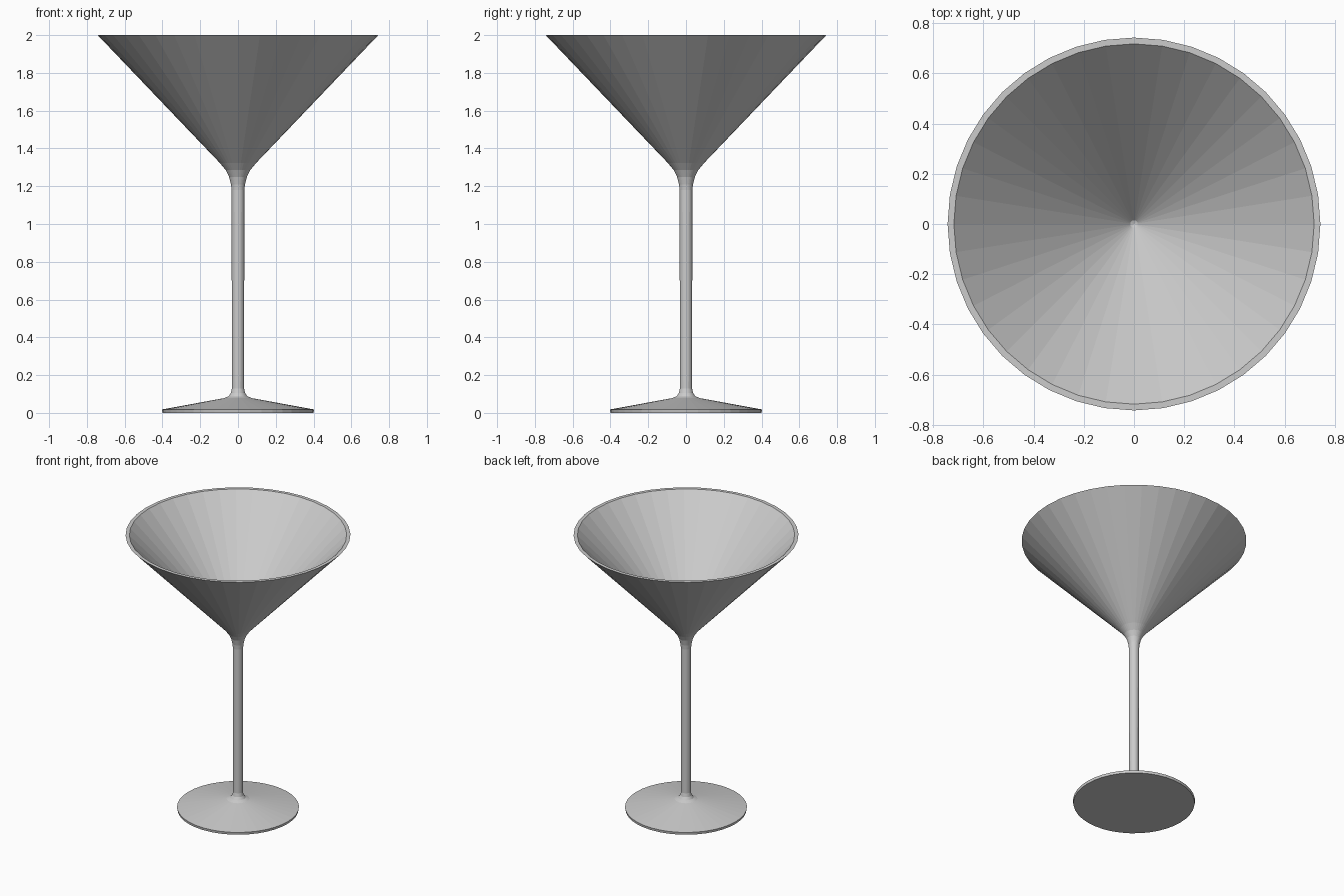
import bpy
import bmesh
from math import cos, sin, tau

cube = bpy.data.objects.get("Cube")
if cube:
    bpy.data.objects.remove(cube, do_unlink=True)

SIDES = 40
COLOUR = (0.6, 0.6, 0.6, 1.0)

grey = bpy.data.materials.new("plain_grey")
grey.use_nodes = True
grey.diffuse_color = COLOUR
grey.node_tree.nodes["Principled BSDF"].inputs["Base Color"].default_value = COLOUR


def lathe(name, profile):
    """Turn (radius, height) points about z; radius 0 closes to a point."""
    bm = bmesh.new()
    rings = []
    for r, z in profile:
        if r == 0:
            rings.append([bm.verts.new((0, 0, z))] * SIDES)
        else:
            angles = [tau * k / SIDES for k in range(SIDES)]
            rings.append([bm.verts.new((r * cos(a), r * sin(a), z)) for a in angles])
    for low, high in zip(rings, rings[1:]):
        for k in range(SIDES):
            n = (k + 1) % SIDES
            corners = [low[k], low[n], high[n], high[k]]
            bm.faces.new(list(dict.fromkeys(corners)))
    mesh = bpy.data.meshes.new(name)
    bm.to_mesh(mesh)
    bm.free()
    mesh.materials.append(grey)
    obj = bpy.data.objects.new(name, mesh)
    bpy.context.collection.objects.link(obj)
    return obj


# Shared rings where the parts meet
stem_foot = (0.032, 0.13)
stem_bowl = (0.034, 1.18)

# Foot: flat disc rising to a small fillet at the stem
lathe("foot", [(0, 0), (0.4, 0), (0.403, 0.018), (0.075, 0.078),
               (0.05, 0.088), (0.038, 0.105), stem_foot])

# Stem: slim straight rod
lathe("stem", [stem_foot, stem_bowl])

# Bowl: flared neck, outer cone, rim and inner cone
lathe("bowl", [stem_bowl, (0.037, 1.21), (0.047, 1.25), (0.065, 1.285),
               (0.095, 1.322), (0.743, 2.0), (0.718, 2.0),
               (0.015, 1.27), (0, 1.265)])
